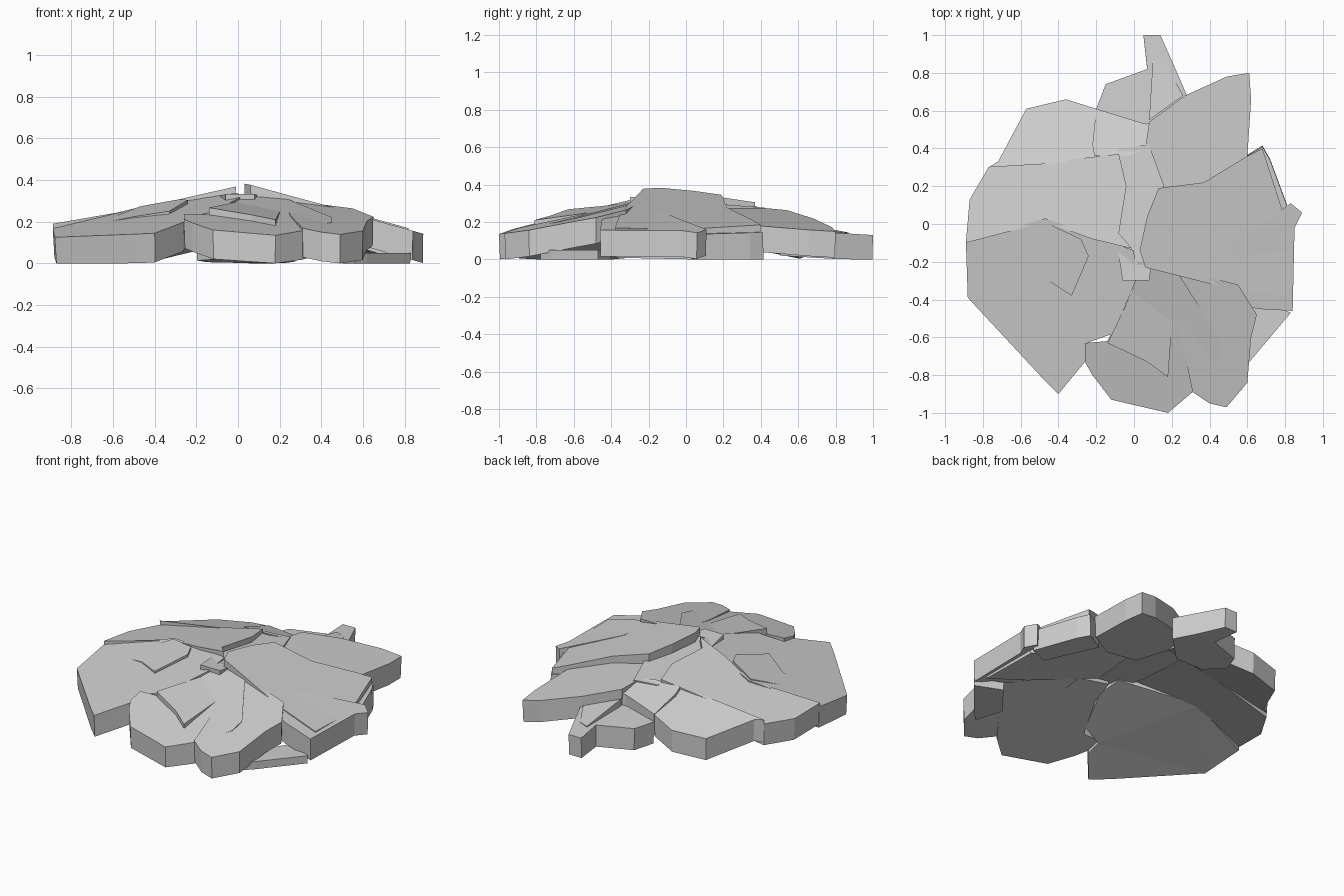
import bpy
import bmesh
from mathutils import Vector

# Remove the default cube
cube = bpy.data.objects.get("Cube")
if cube:
    bpy.data.objects.remove(cube, do_unlink=True)

# Single stone colour
stone = bpy.data.materials.new("stone_grey")
stone.use_nodes = True
colour = (0.62, 0.62, 0.62, 1.0)
stone.diffuse_color = colour
stone.node_tree.nodes["Principled BSDF"].inputs["Base Color"].default_value = colour


def slab(name, outline, height, slope_x, slope_y, thickness=0.14, flare=0.985):
    """Broken stone slab: an outline lifted onto a tilted plane, with a
    parallel underside that never sinks below the ground."""
    bm = bmesh.new()
    middle = sum((Vector(p) for p in outline), Vector((0, 0))) / len(outline)
    top, bottom = [], []
    for point in outline:
        x, y = point
        z = height + slope_x * x + slope_y * y
        low = middle + (Vector(point) - middle) * flare
        top.append(bm.verts.new((x, y, z)))
        bottom.append(bm.verts.new((low.x, low.y, max(0, z - thickness))))
    bm.faces.new(top)
    underside = bm.faces.new(bottom[::-1])
    count = len(outline)
    for i in range(count):
        j = (i + 1) % count
        bm.faces.new((top[i], bottom[i], bottom[j], top[j]))
    bmesh.ops.recalc_face_normals(bm, faces=bm.faces[:])
    bmesh.ops.triangulate(bm, faces=[underside])
    mesh = bpy.data.meshes.new(name)
    bm.to_mesh(mesh)
    bm.free()
    mesh.materials.append(stone)
    obj = bpy.data.objects.new(name, mesh)
    bpy.context.scene.collection.objects.link(obj)
    return obj


# Right side slabs
slab("right_back_slab",
     [(-.77, .3), (-.72, .33), (-.57, .61), (-.36, .66), (-.2, .61),
      (-.19, .42), (-.12, .35), (-.26, .33)],
     height=.4, slope_x=.15, slope_y=-.28)
slab("right_middle_slab",
     [(-.77, .3), (-.26, .35), (-.08, .37), (-.04, .2), (-.08, -.05),
      (-.01, -.13), (-.22, -.08), (-.47, .01), (-.89, -.1), (-.87, .13)],
     height=.358, slope_x=.2, slope_y=-.1)
slab("right_front_slab",
     [(-.89, -.09), (-.88, -.39), (-.49, -.81), (-.4, -.9), (-.26, -.73),
      (-.25, -.63), (-.11, -.58), (.01, -.3), (0, -.14), (-.22, -.06),
      (-.47, .03)],
     height=.36, slope_x=.2, slope_y=.15)
slab("right_ledge",
     [(-.7, -.21), (-.5, -.27), (-.33, -.38), (-.24, -.17),
      (-.28, -.08), (-.47, .01)],
     height=.39, slope_x=.25, slope_y=.15, thickness=.08)

# Front slabs
slab("front_slab",
     [(-.26, -.73), (-.22, -.8), (-.12, -.93), (.18, -1), (.31, -.89),
      (.45, -.7), (.45, -.6), (.22, -.24), (.02, -.2), (-.01, -.36),
      (-.14, -.62), (-.26, -.63)],
     height=.38, slope_x=-.03, slope_y=.24)
slab("front_ledge",
     [(-.14, -.63), (.07, -.73), (.18, -.81), (.22, -.28), (.02, -.24),
      (-.01, -.36)],
     height=.345, slope_x=-.1, slope_y=.145, thickness=.1)
slab("front_left_slab",
     [(.31, -.89), (.4, -.95), (.49, -.97), (.6, -.84), (.62, -.6),
      (.65, -.48), (.55, -.32), (.22, -.24), (.25, -.6)],
     height=.372, slope_x=-.08, slope_y=.2)
slab("fallen_chip",
     [(.56, -.78), (.62, -.72), (.83, -.47), (.66, -.4), (.5, -.6)],
     height=.05, slope_x=0, slope_y=0, thickness=.05)

# Left side slabs
slab("left_slab",
     [(.53, -.35), (.22, -.27), (.06, -.23), (.03, -.14), (.07, .04),
      (.13, .19), (.37, .22), (.6, .36), (.68, .4), (.79, .06), (.82, .03),
      (.82, -.38)],
     height=.387, slope_x=-.28, slope_y=-.03, thickness=.16)
slab("left_rim_plate",
     [(.52, -.11), (.83, .11), (.89, .06), (.85, -.02), (.84, -.46),
      (.66, -.45), (.52, -.42)],
     height=.393, slope_x=-.282, slope_y=0, thickness=.14)
slab("left_back_block",
     [(.55, .33), (.68, .41), (.72, .34), (.82, .07), (.7, .02)],
     height=.2, slope_x=-.08, slope_y=0, thickness=.15, flare=1.03)

# Back slabs
slab("back_left_slab",
     [(.06, .4), (.08, .54), (.27, .68), (.49, .78), (.61, .8), (.62, .66),
      (.6, .36), (.38, .2), (.13, .17)],
     height=.315, slope_x=-.18, slope_y=-.07)
slab("back_spur",
     [(-.2, .61), (-.15, .74), (.07, .82), (.05, 1), (.14, 1), (.22, .82),
      (.28, .68), (.1, .5), (-.1, .5)],
     height=.19, slope_x=0, slope_y=-.06)
slab("spur_ridge",
     [(.08, .55), (.1, .87), (.17, .84), (.26, .68)],
     height=.31, slope_x=-.1, slope_y=-.18, thickness=.1)
slab("back_wedge",
     [(-.22, .42), (-.2, .61), (.06, .53), (.1, .54), (.08, .4), (-.03, .36),
      (-.21, .36)],
     height=.41, slope_x=0, slope_y=-.34)

# Sunken stone between the slabs at the crown
slab("crown_filler",
     [(-.1, .2), (-.1, -.05), (-.06, -.3), (.08, -.3), (.16, .2), (.08, .42),
      (-.08, .4)],
     height=.31, slope_x=0, slope_y=-.08, thickness=.12)
